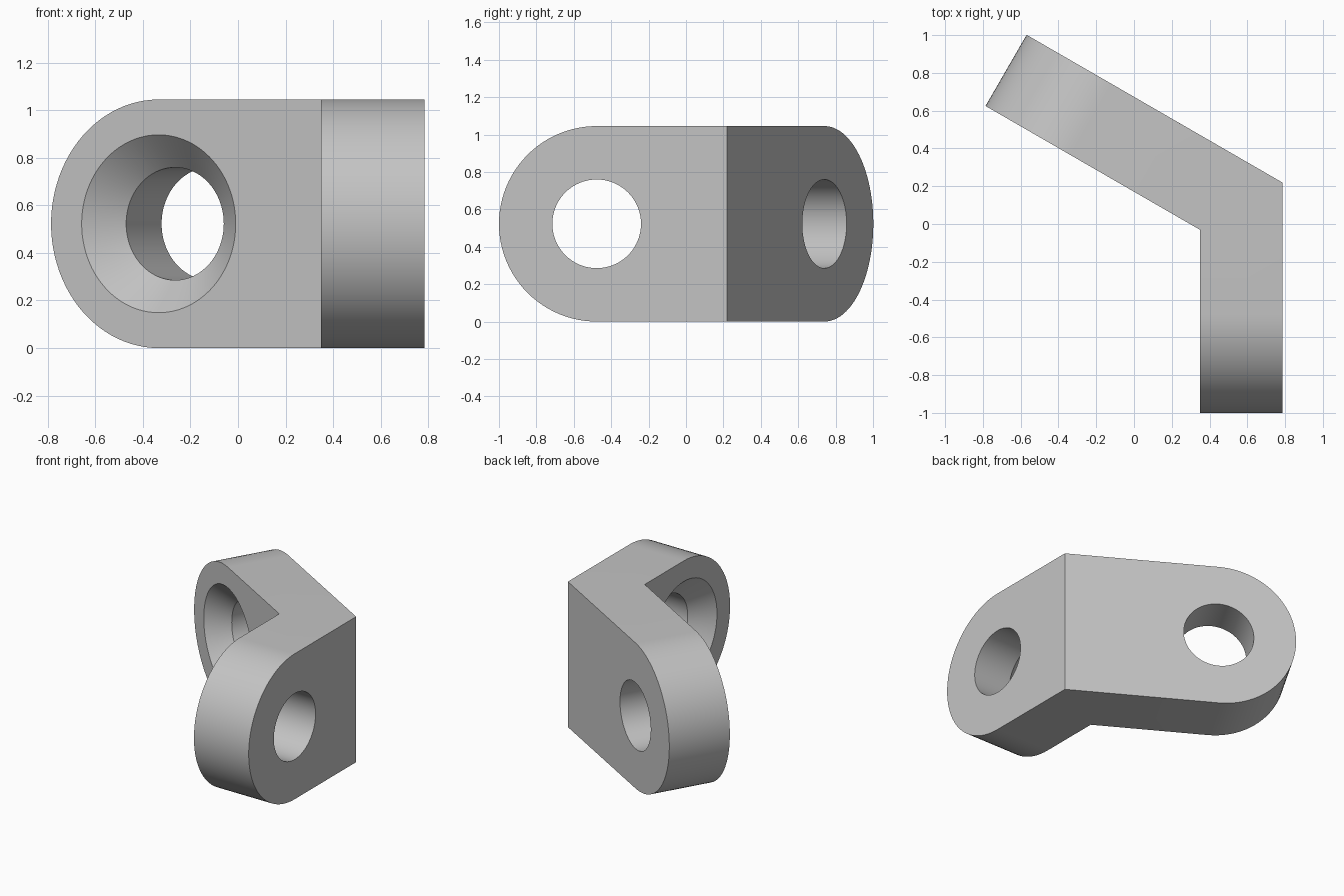
import bpy, bmesh
from math import sin, cos, pi, tan, radians
from mathutils import Vector

cube = bpy.data.objects.get("Cube")
if cube:
    bpy.data.objects.remove(cube, do_unlink=True)

R = 0.5225                     # rounded end radius, half the height
THICK = 0.435
HOLE, SINK = 0.237, 0.374      # bore and countersink radii
CORNER = Vector((0.785, 0.22, 0))
UP = Vector((0, 0, 1))
MITRE = THICK * tan(radians(30))
ANGLE = radians(150)

# Each arm: direction along it, inward normal, outer length
arms = [
    (Vector((0, -1, 0)), Vector((-1, 0, 0)), 1.22),
    (Vector((cos(ANGLE), sin(ANGLE), 0)), Vector((-sin(ANGLE), cos(ANGLE), 0)), 1.563),
]

grey = bpy.data.materials.new("light_grey")
grey.use_nodes = True
colour = (0.55, 0.55, 0.55, 1)
grey.diffuse_color = colour
grey.node_tree.nodes["Principled BSDF"].inputs["Base Color"].default_value = colour


def finish(bm, name):
    bmesh.ops.remove_doubles(bm, verts=bm.verts, dist=0.0001)
    bmesh.ops.recalc_face_normals(bm, faces=bm.faces)
    mesh = bpy.data.meshes.new(name)
    bm.to_mesh(mesh)
    bm.free()
    mesh.materials.append(grey)
    obj = bpy.data.objects.new(name, mesh)
    bpy.context.collection.objects.link(obj)
    return obj


def add_arm(bm, u, n, length, steps=48):
    """Round-ended plate, left open at the mitred corner."""
    def outline(depth, start):
        pts = [(start, 0)]
        for i in range(steps + 1):
            a = -pi / 2 + pi * i / steps
            pts.append((length - R + R * cos(a), R + R * sin(a)))
        pts.append((start, 2 * R))
        return [bm.verts.new(CORNER + u * s + n * depth + UP * z) for s, z in pts]
    outer, inner = outline(0, 0), outline(THICK, MITRE)
    bm.faces.new(outer)
    bm.faces.new(inner)
    for i in range(len(outer) - 1):
        bm.faces.new((outer[i], outer[i + 1], inner[i + 1], inner[i]))


def hole_cutter(u, n, length, steps=96):
    """Bore with a 45 degree countersink on the inner face."""
    bm = bmesh.new()
    centre = CORNER + u * (length - R) + UP * R
    rings = []
    for depth, r in ((-0.05, HOLE), (THICK + HOLE - SINK, HOLE), (THICK + 0.02, SINK + 0.02)):
        rings.append([bm.verts.new(centre + n * depth
                      + (u * cos(2 * pi * i / steps) + UP * sin(2 * pi * i / steps)) * r)
                      for i in range(steps)])
    for a, b in zip(rings, rings[1:]):
        for i in range(steps):
            j = (i + 1) % steps
            bm.faces.new((a[i], a[j], b[j], b[i]))
    bm.faces.new(rings[0])
    bm.faces.new(rings[-1])
    cutter = finish(bm, "hole_cutter")
    cutter.hide_render = True
    return cutter


# Bent bracket body
body = bmesh.new()
for arm in arms:
    add_arm(body, *arm)
bracket = finish(body, "angle_bracket")
bpy.context.view_layer.objects.active = bracket
bracket.select_set(True)

# Countersunk holes
for arm in arms:
    cutter = hole_cutter(*arm)
    mod = bracket.modifiers.new("hole", "BOOLEAN")
    mod.operation = "DIFFERENCE"
    mod.solver = "EXACT"
    mod.object = cutter
    bpy.ops.object.modifier_apply(modifier=mod.name)
    bpy.data.objects.remove(cutter, do_unlink=True)

bpy.ops.object.shade_smooth_by_angle(angle=radians(25))
